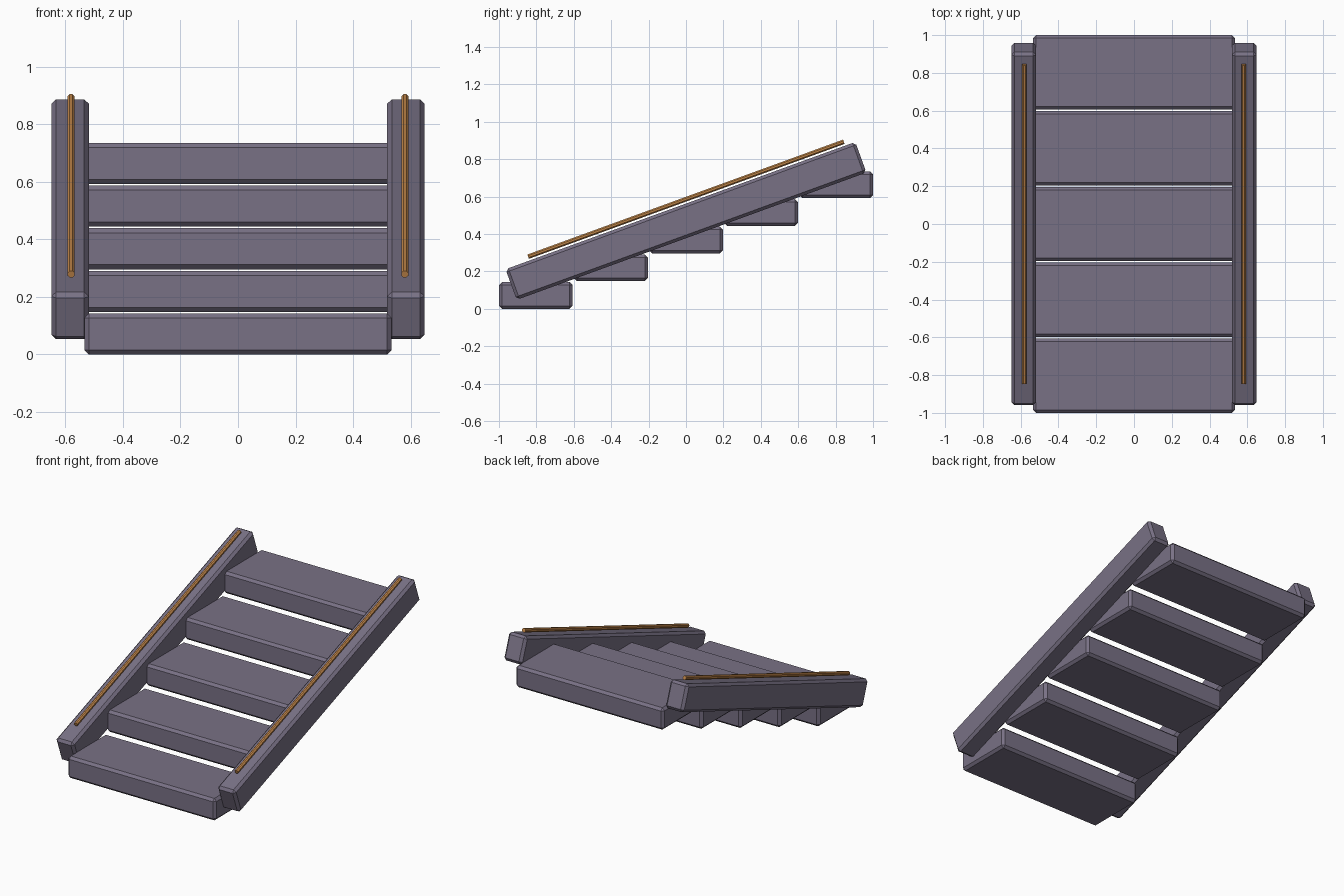
import bpy
import math

if "Cube" in bpy.data.objects:
    bpy.data.objects.remove(bpy.data.objects["Cube"], do_unlink=True)

SLOPE = math.radians(20)


def make_material(name, colour):
    mat = bpy.data.materials.new(name)
    mat.use_nodes = True
    mat.diffuse_color = colour
    mat.node_tree.nodes["Principled BSDF"].inputs["Base Color"].default_value = colour
    return mat


stone = make_material("purple grey stone", (0.19, 0.165, 0.235, 1))
copper = make_material("copper orange", (0.56, 0.25, 0.07, 1))


def chamfered_block(name, size, location, tilt=0):
    bpy.ops.mesh.primitive_cube_add(size=1, location=location)
    block = bpy.context.object
    block.name = name
    block.scale = size
    bpy.ops.object.transform_apply(location=False, rotation=False, scale=True)
    block.rotation_euler.x = tilt
    bevel = block.modifiers.new("chamfer", "BEVEL")
    bevel.width = 0.016
    bevel.segments = 1
    block.data.materials.append(stone)


# Five treads climbing towards the back
DEPTH, HEIGHT, RUN, RISE = 0.394, 0.143, 0.4015, 0.148
for i in range(5):
    chamfered_block(f"step_{i + 1}", (1.068, DEPTH, HEIGHT),
                    (0, (i - 2) * RUN, HEIGHT / 2 + i * RISE))

# Sloping side beams, each with a thin rod floating just above
for side, sign in (("left", 1), ("right", -1)):
    chamfered_block(f"{side}_side_beam", (0.13, 1.99, 0.174),
                    (sign * 0.5835, 0, 0.47), SLOPE)
    bpy.ops.mesh.primitive_cylinder_add(
        vertices=8, radius=0.0132, depth=1.796,
        location=(sign * 0.58, 0, 0.586),
        rotation=(SLOPE - math.pi / 2, 0, 0))
    rod = bpy.context.object
    rod.name = f"{side}_handrail"
    # Turn the octagon so that a flat side faces up
    rod.rotation_euler.rotate_axis("Z", math.pi / 8)
    rod.data.materials.append(copper)
